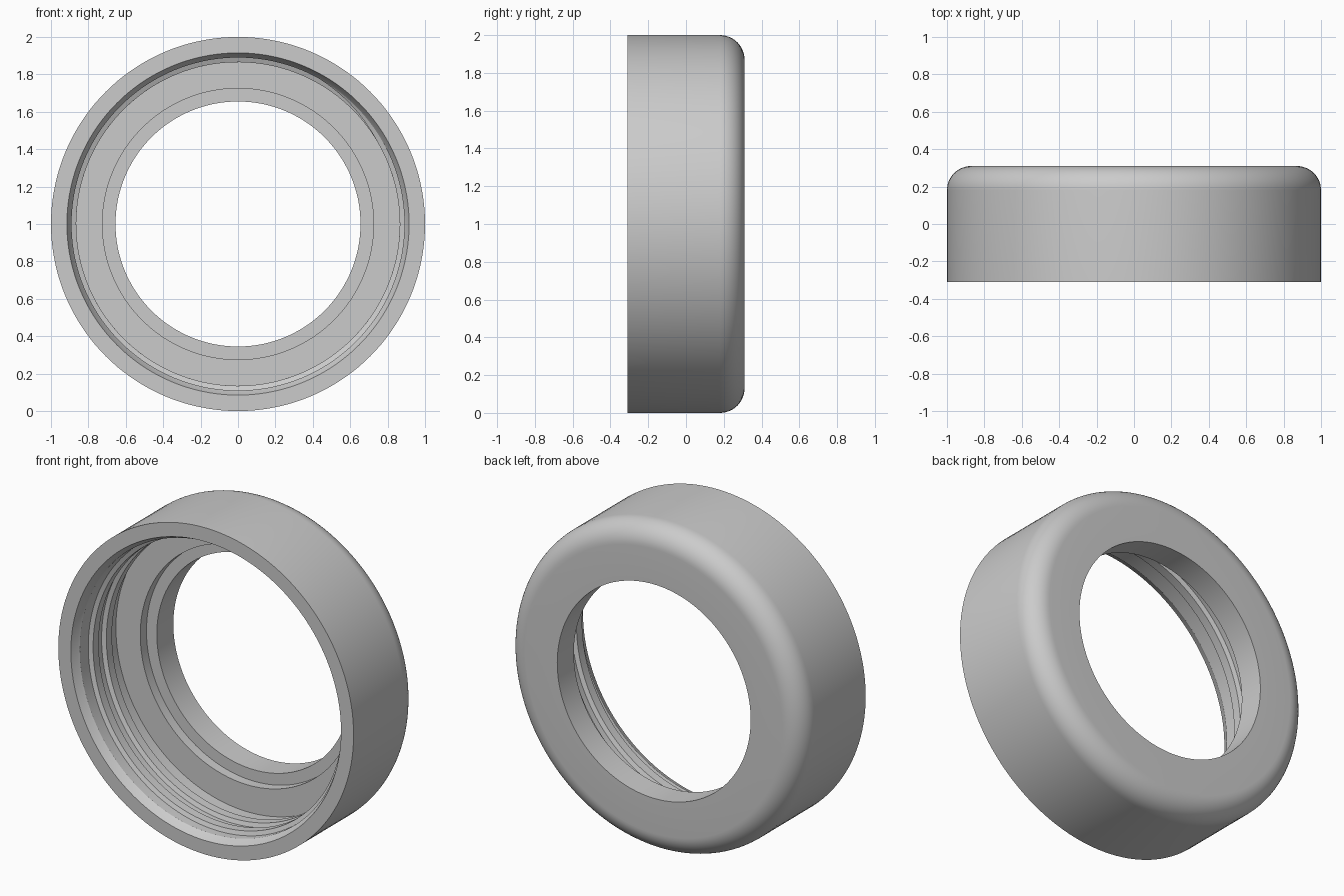
import bpy, bmesh, math

cube = bpy.data.objects.get("Cube")
if cube:
    bpy.data.objects.remove(cube, do_unlink=True)

SEGMENTS = 144
FRONT, BACK = -0.31, 0.31

grey = bpy.data.materials.new("plain grey")
grey.use_nodes = True
colour = (0.6, 0.6, 0.6, 1)
grey.diffuse_color = colour
grey.node_tree.nodes["Principled BSDF"].inputs["Base Color"].default_value = colour


def place(bm, radius, y, angle):
    """Vertex around the ring's horizontal axis, which is one unit up."""
    return bm.verts.new((radius * math.cos(angle), y, 1 + radius * math.sin(angle)))


def bridge(bm, a, b):
    n = len(a)
    for i in range(n):
        j = (i + 1) % n
        bm.faces.new((a[i], a[j], b[j], b[i]))


def finish(bm, name):
    bmesh.ops.recalc_face_normals(bm, faces=bm.faces)
    mesh = bpy.data.meshes.new(name)
    bm.to_mesh(mesh)
    bm.free()
    obj = bpy.data.objects.new(name, mesh)
    mesh.materials.append(grey)
    bpy.context.collection.objects.link(obj)
    bpy.ops.object.select_all(action='DESELECT')
    obj.select_set(True)
    bpy.context.view_layer.objects.active = obj
    bpy.ops.object.shade_smooth_by_angle(angle=math.radians(25))
    return obj


# Cap body: closed profile of (radius, y), turned around the axis
fillet = 0.13
profile = [(1.0, FRONT)]
for i in range(13):
    t = math.pi / 2 * i / 12
    profile.append((1 - fillet + fillet * math.cos(t), BACK - fillet + fillet * math.sin(t)))
profile += [
    (0.655, BACK), (0.655, 0.15),     # through hole
    (0.725, 0.15), (0.725, 0.09),     # stepped seat
    (0.89, 0.09), (0.89, -0.26),      # threaded bore
    (0.897, -0.27), (0.915, FRONT),   # lead-in taper
]
bm = bmesh.new()
rings = [[place(bm, r, y, math.tau * k / SEGMENTS) for r, y in profile]
         for k in range(SEGMENTS)]
for k in range(SEGMENTS):
    bridge(bm, rings[k], rings[(k + 1) % SEGMENTS])
finish(bm, "cap_body")

# Internal screw thread: a trapezoid section swept along a helix
turns, first, last = 2.1, -0.225, 0.045
steps = int(turns * SEGMENTS)
bm = bmesh.new()
sections = []
for k in range(steps + 1):
    turn = turns * k / steps
    angle = math.radians(60) - math.tau * turn
    y = first + (last - first) * k / steps
    rise = min(1, turn / 0.08, (turns - turn) / 0.08)
    crest = 0.889 - 0.024 * rise
    section = [(0.9, -0.042), (crest, -0.027), (crest, 0.027), (0.9, 0.042)]
    sections.append([place(bm, r, y + dy, angle) for r, dy in section])
for a, b in zip(sections, sections[1:]):
    bridge(bm, a, b)
bm.faces.new(sections[0])
bm.faces.new(sections[-1])
finish(bm, "screw_thread")
